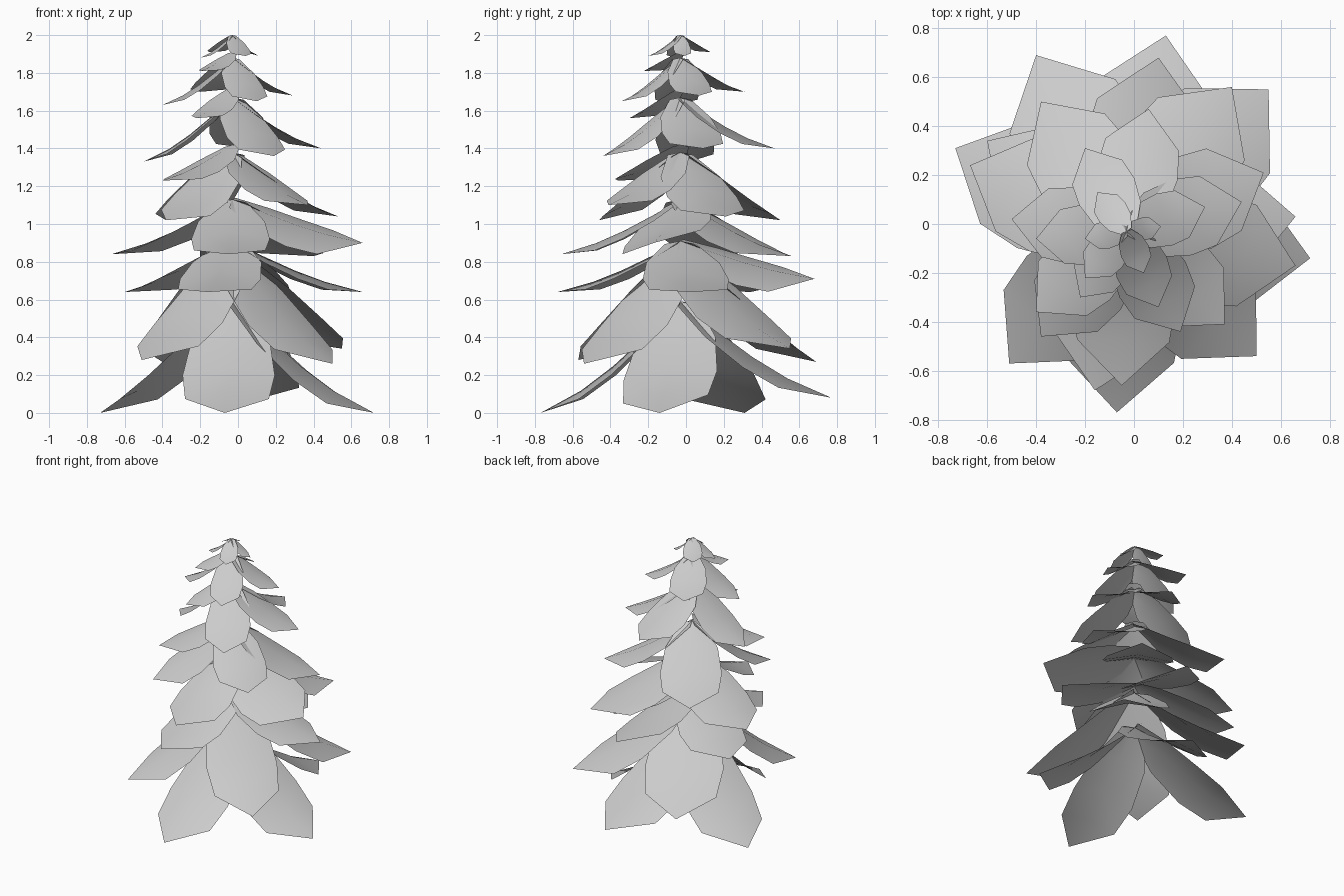
import bpy, bmesh
from mathutils import Vector

cube = bpy.data.objects.get("Cube")
if cube:
    bpy.data.objects.remove(cube, do_unlink=True)

grey = bpy.data.materials.new("light_grey")
grey.use_nodes = True
colour = (0.6, 0.6, 0.6, 1)
grey.diffuse_color = colour
grey.node_tree.nodes["Principled BSDF"].inputs["Base Color"].default_value = colour

CENTRE = Vector((-0.03, -0.03, 0))
# fraction of reach, fraction of drop, half width relative to reach
PROFILE = [(0, 0, 0.12), (0.22, 0.28, 0.28), (0.48, 0.58, 0.33), (0.71, 0.8, 0.3)]
SAG = 0.2   # how far the leaf edges hang below the midrib


def add_leaf(bm, root_height, x, y, z, roll=0):
    """One arched, drooping leaf from the axis to its pointed tip."""
    root = CENTRE + Vector((0, 0, root_height))
    reach_vec = Vector((x - root.x, y - root.y, 0))
    reach = reach_vec.length
    side = Vector((-reach_vec.y, reach_vec.x, 0)).normalized()
    drop = root.z - z
    rows = []
    for along, fall, width in PROFILE:
        mid = root + reach_vec * along - Vector((0, 0, drop * fall))
        row = []
        for s in (-1, 0, 1):
            offset = side * (s * width * reach)
            offset.z = (s * roll - abs(s) * SAG) * width * reach
            row.append(bm.verts.new(mid + offset))
        rows.append(row)
    for lower, upper in zip(rows, rows[1:]):
        for i in range(2):
            bm.faces.new((lower[i + 1], lower[i], upper[i], upper[i + 1]))
    point = bm.verts.new((x, y, z))
    for i in range(2):
        bm.faces.new((rows[-1][i + 1], rows[-1][i], point))


def add_tier(name, root_height, tips):
    """A ring of leaves sharing one root height."""
    bm = bmesh.new()
    for tip in tips:
        add_leaf(bm, root_height, *tip)
    for face in bm.faces:
        face.normal_update()
        if face.normal.z < 0:
            face.normal_flip()
        face.smooth = True
    mesh = bpy.data.meshes.new(name)
    bm.to_mesh(mesh)
    bm.free()
    mesh.materials.append(grey)
    bpy.context.collection.objects.link(bpy.data.objects.new(name, mesh))


# Ground leaves and the broad skirt above them
add_tier("ground_leaves", 0.59, [
    (0.72, -0.14, 0, 0.1), (-0.07, -0.77, 0), (-0.73, 0.31, 0), (0.13, 0.77, 0.08)])
add_tier("skirt_leaves", 0.86, [
    (0.55, 0.55, 0.34), (-0.4, 0.69, 0.27), (-0.51, -0.57, 0.28), (0.5, -0.54, 0.26)])

# Flatter middle leaves
add_tier("lower_middle_leaves", 0.91, [
    (0.66, 0.03, 0.64), (-0.16, -0.68, 0.64), (-0.6, 0.34, 0.64), (0.1, 0.68, 0.71, 0.3)])
add_tier("middle_leaves", 1.13, [
    (0.66, -0.17, 0.9, 0.3), (-0.05, -0.66, 0.84), (-0.67, 0.24, 0.84), (0.4, 0.56, 0.83)])
add_tier("upper_middle_leaves", 1.38, [
    (0.53, 0.21, 1.04), (-0.38, 0.5, 1.02), (-0.38, -0.46, 1.02, -0.1), (0.37, -0.41, 1.1)])
add_tier("filler_leaf", 1.42, [(-0.4, -0.36, 1.23)])

# Narrow upper leaves
add_tier("upper_leaves", 1.67, [
    (0.44, 0.09, 1.4), (0.06, 0.47, 1.4), (-0.5, 0.02, 1.33), (0.19, -0.44, 1.36)])
add_tier("upper_filler_leaf", 1.72, [(-0.22, -0.3, 1.56)])
add_tier("neck_leaves", 1.88, [
    (-0.2, 0.31, 1.7), (0.29, 0.07, 1.68), (0.1, -0.34, 1.65), (-0.4, -0.06, 1.63)])
add_tier("neck_filler_leaf", 1.91, [(-0.2, -0.22, 1.81)])

# Small crown
add_tier("crown_leaves", 2, [
    (-0.15, 0.13, 1.91), (0.11, -0.01, 1.89), (0.04, -0.2, 1.89), (-0.2, -0.06, 1.88)])
